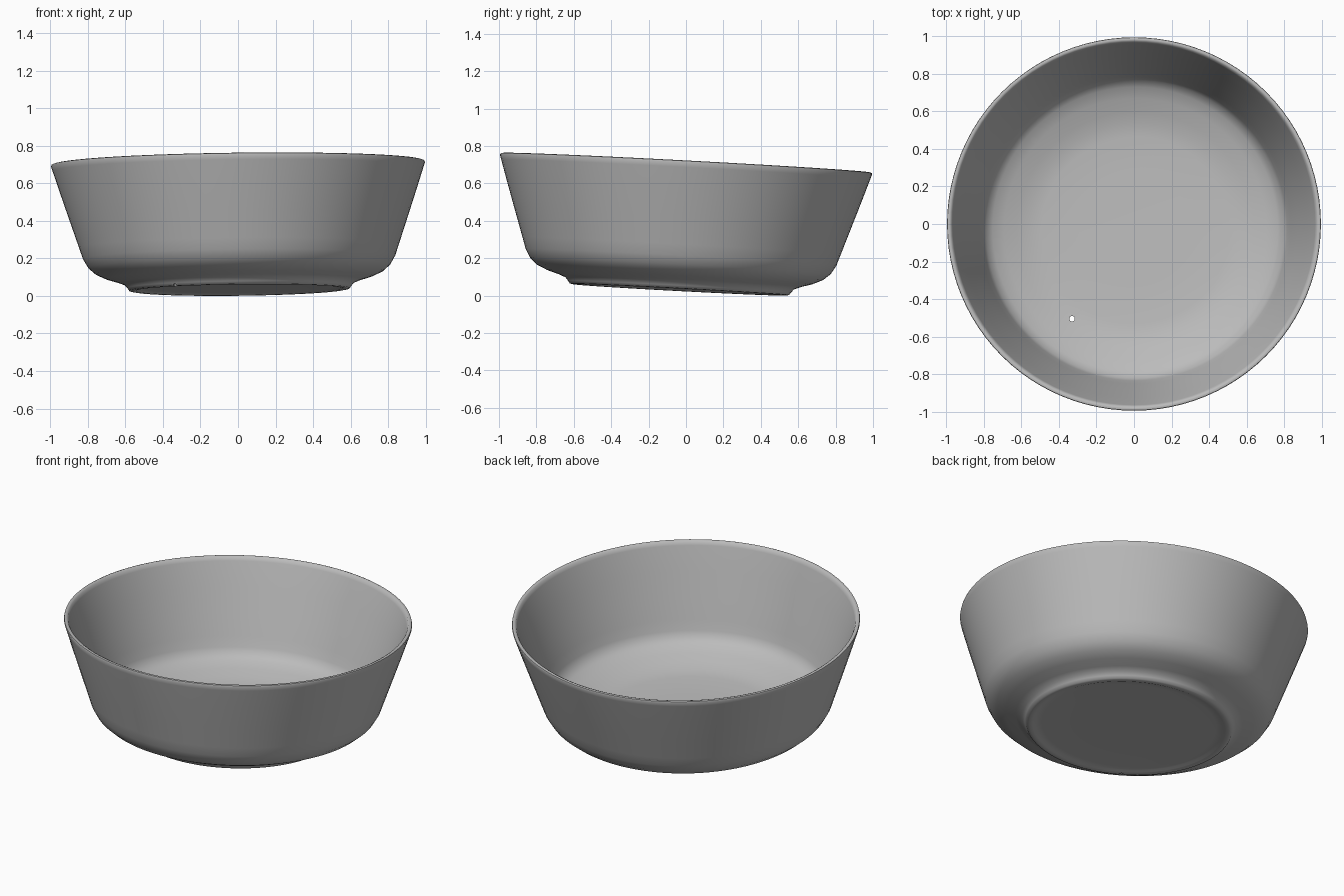
import bpy, bmesh, math
from mathutils import Matrix

if "Cube" in bpy.data.objects:
    bpy.data.objects.remove(bpy.data.objects["Cube"])

# One glaze colour for the whole bowl
grey = bpy.data.materials.new("grey glaze")
grey.diffuse_color = (0.5, 0.5, 0.5, 1)
grey.use_nodes = True
grey.node_tree.nodes["Principled BSDF"].inputs["Base Color"].default_value = grey.diffuse_color

# Closed wall section (radius, height): foot, outside, rim, inside
profile = [
    (0.0, 0.045), (0.30, 0.045), (0.50, 0.045), (0.535, 0.043),
    (0.55, 0.037), (0.57, 0.035), (0.587, 0.038), (0.597, 0.052), (0.612, 0.07),
    (0.65, 0.085), (0.71, 0.103), (0.765, 0.128), (0.805, 0.163), (0.832, 0.21),
    (0.852, 0.27), (0.90, 0.413), (0.95, 0.563), (0.988, 0.68),
    (0.996, 0.705), (0.994, 0.713), (0.984, 0.716), (0.973, 0.711), (0.965, 0.69),
    (0.92, 0.553), (0.87, 0.405), (0.83, 0.282), (0.81, 0.22), (0.795, 0.185),
    (0.76, 0.158), (0.70, 0.134), (0.63, 0.112), (0.57, 0.093), (0.50, 0.085),
    (0.30, 0.08), (0.0, 0.08),
]

# Turn the section around the vertical axis
bm = bmesh.new()
verts = [bm.verts.new((r, 0, z)) for r, z in profile]
edges = [bm.edges.new(pair) for pair in zip(verts, verts[1:])]
bmesh.ops.spin(bm, geom=verts + edges, cent=(0, 0, 0), axis=(0, 0, 1),
               angle=2 * math.tau / 2, steps=96, use_duplicate=False)
bmesh.ops.remove_doubles(bm, verts=bm.verts, dist=1e-4)
bmesh.ops.recalc_face_normals(bm, faces=bm.faces)

# Slight lean of the whole bowl about the rim centre
lean = (Matrix.Translation((0, 0, 0.712)) @ Matrix.Rotation(-0.053, 4, 'X')
        @ Matrix.Rotation(-0.012, 4, 'Y') @ Matrix.Translation((0, 0, -0.712)))
bmesh.ops.transform(bm, matrix=lean, verts=bm.verts)

# Stand on the ground, centred
lo = [min(v.co[i] for v in bm.verts) for i in range(3)]
hi = [max(v.co[i] for v in bm.verts) for i in range(3)]
bmesh.ops.translate(bm, verts=bm.verts,
                    vec=(-(lo[0] + hi[0]) / 2, -(lo[1] + hi[1]) / 2, -lo[2]))

mesh = bpy.data.meshes.new("bowl")
bm.to_mesh(mesh)
bm.free()
bowl = bpy.data.objects.new("bowl", mesh)
bpy.context.collection.objects.link(bowl)
mesh.materials.append(grey)

# Tiny pinhole through the floor above the foot
bpy.ops.mesh.primitive_cylinder_add(vertices=10, radius=0.015, depth=0.5,
                                    location=(-0.33, -0.505, 0.1))
cutter = bpy.context.object
cutter.name = "pinhole_cutter"
cutter.data.materials.append(grey)
cutter.hide_render = True
cutter.hide_set(True)
hole = bowl.modifiers.new("pinhole", 'BOOLEAN')
hole.operation = 'DIFFERENCE'
hole.solver = 'EXACT'
hole.object = cutter

# Smooth shading
bpy.context.view_layer.objects.active = bowl
bowl.select_set(True)
bpy.ops.object.shade_smooth_by_angle(angle=math.radians(50))
